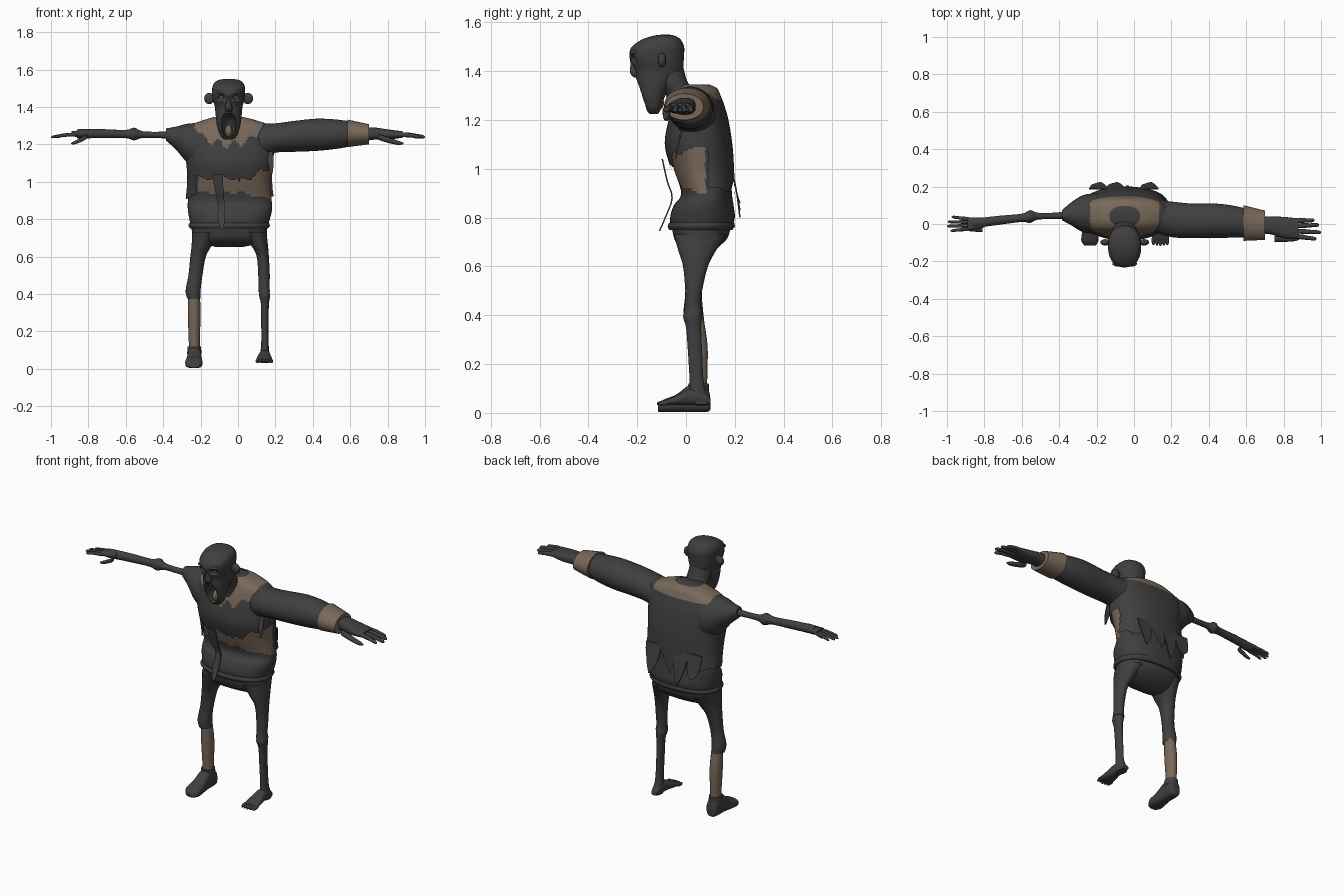
import bpy, math
from mathutils import Vector


def material(name, rgb):
    m = bpy.data.materials.new(name)
    m.diffuse_color = (*rgb, 1)
    return m


DARK = material("charcoal", (0.05, 0.05, 0.05))
TAN = material("dusty tan", (0.19, 0.14, 0.10))
AXES = {"z": (2, 0, 1), "x": (0, 1, 2), "y": (1, 0, 2)}


def smooth_rings(rings, sub):
    """Catmull-Rom through the rings, so a few sections give a smooth form."""
    out, last = [], len(rings) - 1
    for i in range(last):
        p = [rings[max(0, min(last, k))] for k in (i - 1, i, i + 1, i + 2)]
        for s in range(sub):
            t = s / sub
            out.append([0.5 * (2 * b + (c - a) * t + (2 * a - 5 * b + 4 * c - d) * t * t
                        + (3 * b - a - 3 * c + d) * t ** 3) for a, b, c, d in zip(*p)])
    return out + [list(rings[-1])]


def loft(name, rings, axis="z", mat=DARK, n=24, sub=4, power=2.0, grow=0.0,
         rule=None, keep=None, push=None, caps=True):
    """Rings are (position, min a, max a, min b, max b) along the axis."""
    ax, ai, bi = AXES[axis]
    verts, faces = [], []
    rs = smooth_rings(rings, sub)
    for t, a0, a1, b0, b1 in rs:
        for k in range(n):
            ang = 2 * math.pi * k / n
            c, s = math.cos(ang), math.sin(ang)
            v = Vector((0, 0, 0))
            v[ax] = t
            v[ai] = (a0 + a1) / 2 + ((a1 - a0) / 2 + grow) * math.copysign(abs(c) ** (2 / power), c)
            v[bi] = (b0 + b1) / 2 + ((b1 - b0) / 2 + grow) * math.copysign(abs(s) ** (2 / power), s)
            if push:
                push(v)
            verts.append(v)
    for r in range(len(rs) - 1):
        for k in range(n):
            k2 = (k + 1) % n
            f = [r * n + k, r * n + k2, (r + 1) * n + k2, (r + 1) * n + k]
            if keep is None or keep(sum((verts[i] for i in f), Vector()) / 4):
                faces.append(f)
    if caps:
        faces += [list(range(n))[::-1], [(len(rs) - 1) * n + k for k in range(n)]]
    # wind faces outwards for either travel direction
    if (rings[-1][0] < rings[0][0]) != (axis == "y"):
        faces = [f[::-1] for f in faces]
    return finish(name, verts, faces, mat, rule)


def finish(name, verts, faces, mat, rule=None):
    me = bpy.data.meshes.new(name)
    me.from_pydata(verts, [], faces)
    ob = bpy.data.objects.new(name, me)
    bpy.context.collection.objects.link(ob)
    me.materials.append(mat)
    if rule:
        me.materials.append(TAN)
        for p in me.polygons:
            p.material_index = int(rule(p.center))
    bpy.ops.object.select_all(action="DESELECT")
    ob.select_set(True)
    bpy.context.view_layer.objects.active = ob
    bpy.ops.object.shade_smooth_by_angle(angle=math.radians(50))
    return ob


def ball(name, c, r, mat=DARK):
    x, y, z = c
    rings = [(z + r[2] * s, x - r[0] * w, x + r[0] * w, y - r[1] * w, y + r[1] * w)
             for s, w in ((math.sin(a), math.cos(a) + 0.001) for a in
                          (math.pi * (i / 10 - 0.5) for i in range(11)))]
    return loft(name, rings, mat=mat, n=16, sub=1)


def ribbon(name, path):
    """Torn strip of cloth; path is (x, half width, y, z)."""
    verts = []
    for x, w, y, z in smooth_rings(path, 4):
        verts += [(x - w, y, z), (x + w, y, z), (x + w, y + .006, z), (x - w, y + .006, z)]
    m = len(verts) // 4
    faces = [[4 * i + k, 4 * i + (k + 1) % 4, 4 * i + 4 + (k + 1) % 4, 4 * i + 4 + k][::-1]
             for i in range(m - 1) for k in range(4)]
    faces += [[0, 1, 2, 3], [4 * m - 1, 4 * m - 2, 4 * m - 3, 4 * m - 4]]
    finish(name, verts, faces, DARK)


# torso with undershirt showing in a band at the front and side
TORSO = [(.75, -.25, .155, -.06, .185), (.80, -.26, .17, -.065, .20), (.85, -.268, .182, -.05, .195),
         (.90, -.268, .18, -.02, .188), (1.0, -.26, .172, -.05, .185), (1.1, -.265, .178, -.075, .178),
         (1.2, -.285, .18, -.06, .162), (1.26, -.30, .18, -.045, .145), (1.30, -.255, .16, -.03, .13),
         (1.33, -.17, .08, -.015, .115), (1.345, -.12, .02, .0, .085)]


def midriff(c):
    low = .945 - .03 * max(0, c.x) / .15 + .008 * math.sin(c.x * 60)
    return low < c.z < 1.16 and c.y < .08 and c.x > -.215


def hem(c):
    if c.y < .09:
        if c.x > 0:
            h = .99 + .09 * min(1, c.x / .17) + .015 * math.sin(c.x * 70)
        else:
            h = 1.02 + .012 * math.sin(c.x * 50)
        return h - .10 * (c.x < -.225)
    return .88 + .07 * abs(math.sin(c.x * 17 + .6)) + .02 * math.sin(c.x * 50)


def collar(c):
    dx = (c.x + .05) / .185
    if c.y > .05:
        return c.z > 1.285 and abs(dx) < 1
    drop = .125 + .025 * math.sin(c.x * 75)
    return dx * dx + (min(0, c.z - 1.325) / drop) ** 2 < 1


loft("torso", TORSO, n=96, sub=8, power=2.3, rule=midriff)
loft("torn_jacket", TORSO, n=128, sub=12, power=2.3, grow=.012, rule=collar,
     keep=lambda c: c.z > hem(c), caps=False)
loft("waist_band", [(.75, -.255, .16, -.068, .19), (.765, -.265, .17, -.075, .2),
                    (.78, -.258, .165, -.068, .197)], n=64, power=2.3)
ribbon("front_strip", [(-.11, .03, -.10, 1.04), (-.10, .022, -.08, .95), (-.09, .018, -.06, .88),
                       (-.09, .018, -.088, .80), (-.085, .008, -.112, .745)])
for x, low in ((-.10, .80), (.08, .83), (-.19, .86)):
    ribbon("back_tail", [(x, .05, .185, 1.0), (x, .035, .205, .9), (x + .01, .004, .218, low)])
ribbon("side_rag", [(.165, .02, -.012, 1.2), (.175, .015, -.035, 1.1), (.18, .004, -.045, 1.04)])

# left shoulder cap and full right sleeve
loft("shoulder_cap", [(-.20, -.05, .165, 1.05, 1.315), (-.27, -.045, .155, 1.10, 1.31),
                      (-.33, -.01, .12, 1.17, 1.295), (-.385, .02, .075, 1.22, 1.285)], "x", n=32)
loft("sleeve", [(.10, -.04, .13, 1.12, 1.31), (.2, -.07, .12, 1.155, 1.312), (.3, -.075, .11, 1.16, 1.325),
                (.42, -.075, .11, 1.165, 1.337), (.52, -.073, .1, 1.175, 1.333),
                (.61, -.07, .08, 1.19, 1.322)], "x", n=40)
loft("cuff", [(.585, -.09, .10, 1.185, 1.332), (.70, -.085, .072, 1.2, 1.308)], "x", TAN, n=32)

# bare left arm
loft("bare_arm", [(x, y - r, y + r, z - r, z + r) for x, y, z, r in (
    (-.3, .055, 1.25, .03), (-.4, .045, 1.25, .018), (-.51, .042, 1.252, .018), (-.555, .04, 1.255, .034),
    (-.6, .033, 1.255, .022), (-.72, .02, 1.257, .024), (-.82, .008, 1.257, .025),
    (-.86, .004, 1.255, .025))], "x", n=20)


def hand(side, wrist, palm, fingers, thumb, r):
    """Palm, four fingers and a drooping thumb, all running along x."""
    loft(side + "_palm", [wrist, *palm], "x", n=20, power=2.5)
    s = 1 if palm[-1][0] > 0 else -1
    x0 = palm[-1][0] - s * .015
    for y0, y1, tip in fingers:
        rows = []
        for t, k in ((0, 1), (.35, 1.1), (.6, .9), (.9, .85), (1, .3)):
            y, z = y0 + (y1 - y0) * t, 1.252 - .014 * t * t
            rows.append((x0 + (tip - x0) * t, y - r * k, y + r * k, z - r * k, z + r * k))
        loft(side + "_finger", rows, "x", n=10, sub=3)
    tx, ty, tip = thumb
    loft(side + "_thumb", [(tx + (tip - tx) * t, ty - r * k, ty + r * k, z - r * k, z + r * k)
                           for t, z, k in ((0, 1.24, 1.4), (.4, 1.222, 1.3), (.8, 1.208, 1), (1, 1.205, .3))],
         "x", n=10)


hand("right", (.66, -.05, .04, 1.215, 1.29), [(.73, -.055, .04, 1.225, 1.29), (.8, -.075, .038, 1.225, 1.28),
     (.88, -.08, .03, 1.235, 1.27)],
     [(.018, .02, .965), (-.01, -.005, .99), (-.038, -.045, 1.0), (-.065, -.08, .975)], (.75, -.08, .885), .012)
hand("left", (-.80, -.018, .034, 1.235, 1.28), [(-.84, -.028, .035, 1.238, 1.275),
     (-.89, -.035, .035, 1.242, 1.27)],
     [(.026, .038, -.975), (.01, .012, -.995), (-.008, -.012, -1.0), (-.025, -.036, -.98)],
     (-.81, -.03, -.893), .009)


# head with sunken sockets and a gaping mouth
def face(v):
    if v.y > -.11:
        return
    q = ((v.x + .05) / .036) ** 2 + ((v.z - 1.302) / .065) ** 2
    if q < 1:
        v.y += .07 * (1 - q) ** .4
    q = ((abs(v.x + .05) - .036) / .024) ** 2 + ((v.z - 1.45) / .02) ** 2
    if q < 1:
        v.y += .02 * (1 - q)


loft("head", [(z, -.05 - w, -.05 + w, y0, y1) for z, w, y0, y1 in (
    (1.225, .025, -.15, -.115), (1.25, .047, -.167, -.10), (1.3, .062, -.188, -.085), (1.36, .07, -.203, -.05),
    (1.40, .074, -.208, -.015), (1.435, .083, -.222, -.01), (1.465, .087, -.232, -.008),
    (1.50, .088, -.222, -.008), (1.53, .076, -.18, -.022), (1.545, .05, -.135, -.045),
    (1.55, .012, -.10, -.07))], n=72, sub=6, power=2.3, push=face)
loft("neck", [(1.24, -.115, .015, -.07, .075), (1.31, -.115, .015, -.085, .035), (1.36, -.115, .015, -.12, .005),
              (1.42, -.11, .01, -.15, -.012)], n=32)
loft("nose", [(1.375, -.067, -.033, -.215, -.19), (1.395, -.07, -.03, -.23, -.19),
              (1.43, -.06, -.04, -.228, -.2), (1.455, -.056, -.044, -.232, -.2)], n=14)
ball("tongue", (-.05, -.125, 1.27), (.02, .035, .035), TAN)
for s in (-1, 1):
    ball("ear", (-.05 + s * .103, -.098, 1.445), (.028, .017, .03))
    ball("eye", (-.05 + s * .036, -.195, 1.452), (.014, .014, .011), TAN)
    ball("brow", (-.05 + s * .036, -.212, 1.477), (.03, .016, .01))
for i in range(5):
    ball("tooth", (-.07 + i * .01, -.18, 1.352), (.004, .005, .009), TAN)

# trousers
loft("hips", [(.77, -.25, .155, -.06, .185), (.72, -.245, .155, -.05, .172), (.69, -.235, .148, -.035, .145),
              (.67, -.2, .115, -.01, .12), (.652, -.12, .03, .03, .085)], n=48, power=2.4)
DEPTH = [(.73, -.05, .165), (.66, -.03, .12), (.6, -.012, .09), (.5, -.003, .066)]
for side, xs, ends in (
        ("left", ((-.245, -.11), (-.248, -.14), (-.255, -.172), (-.265, -.19)),
         [(.42, -.28, -.2, -.01, .07), (.375, -.272, -.2, -.008, .075)]),
        ("right", ((.02, .152), (.07, .16), (.1, .165), (.108, .17)),
         [(.44, .11, .168, -.005, .062), (.41, .108, .172, -.008, .066)])):
    loft(side + "_trouser_leg", [(z, a, b, y0, y1) for (z, y0, y1), (a, b) in zip(DEPTH, xs)] + ends, n=28)

# left shin with shoe
loft("left_shin", [(.39, -.266, -.203, .005, .072), (.28, -.268, -.2, .008, .088), (.17, -.264, -.204, .015, .088),
                   (.09, -.262, -.204, .02, .085)], mat=TAN, n=24)
loft("shoe", [(.10, -.25, -.215, .015, .06), (.09, -.265, -.2, .005, .095), (.05, -.27, -.197, .003, .115),
              (.01, -.27, -.197, .003, .112), (-.04, -.277, -.192, .003, .075), (-.09, -.282, -.19, .003, .055),
              (-.115, -.265, -.205, .005, .035)], "y", n=28, power=2.8)
loft("shoe_collar", [(.08, -.272, -.195, .005, .095), (.12, -.27, -.198, .01, .093)], n=24)

# bony right shin with bare foot
loft("right_shin", [(.43, .12, .16, .0, .055), (.395, .112, .172, -.012, .064), (.35, .122, .166, .0, .062),
                    (.25, .124, .162, .008, .066), (.13, .124, .164, .015, .072), (.08, .118, .168, .015, .085),
                    (.035, .118, .168, .02, .10)], n=24)
loft("bare_foot", [(.10, .125, .16, .035, .06), (.07, .118, .168, .03, .09), (.02, .112, .172, .032, .1),
                   (-.04, .1, .182, .032, .072), (-.085, .095, .188, .032, .052)], "y", n=24, power=2.4)
for i in range(5):
    x, tip = .104 + i * .0185, -.112 - .006 * (2 - abs(i - 2)) / 2
    loft("toe", [(-.075, x - .01, x + .01, .031, .052), ((tip - .08) / 2, x - .01, x + .01, .03, .051),
                 (tip, x - .004, x + .004, .033, .043)], "y", n=10)
